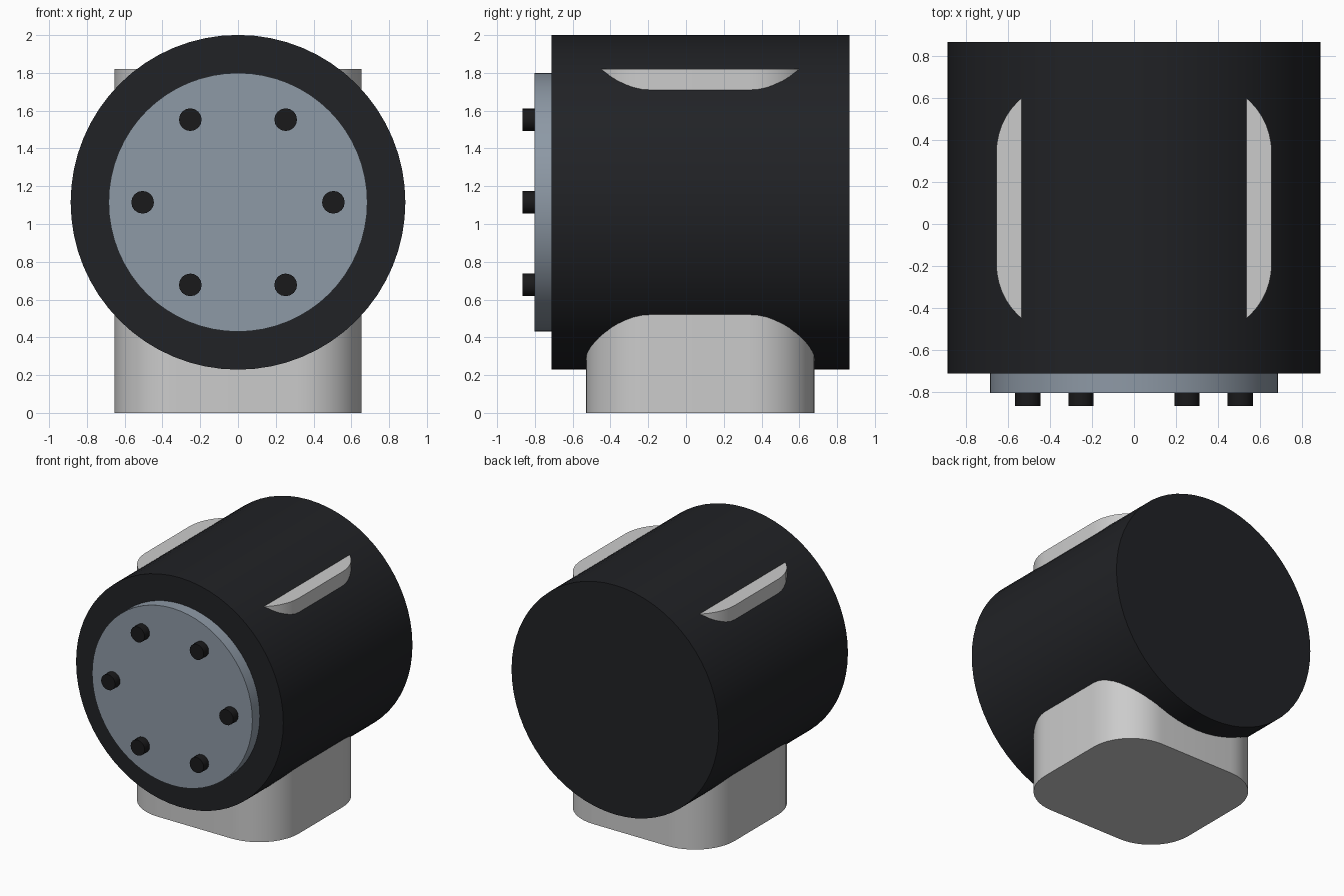
import bpy, bmesh
from math import pi, cos, sin, radians

if "Cube" in bpy.data.objects:
    bpy.data.objects.remove(bpy.data.objects["Cube"])

AXIS_Z = 1.115  # height of the drum axis


def material(name, rgb):
    m = bpy.data.materials.new(name)
    m.diffuse_color = (*rgb, 1)
    m.use_nodes = True
    m.node_tree.nodes["Principled BSDF"].inputs["Base Color"].default_value = m.diffuse_color
    return m


def smooth(obj):
    bpy.ops.object.select_all(action='DESELECT')
    obj.select_set(True)
    bpy.context.view_layer.objects.active = obj
    bpy.ops.object.shade_smooth_by_angle(angle=radians(30))


def disc(name, radius, y0, y1, mat, x=0, z=AXIS_Z, sides=64):
    """Cylinder lying along y, from y0 to y1."""
    bpy.ops.mesh.primitive_cylinder_add(
        vertices=sides, radius=radius, depth=y1 - y0,
        location=(x, (y0 + y1) / 2, z), rotation=(pi / 2, 0, 0))
    obj = bpy.context.object
    obj.name = name
    obj.data.materials.append(mat)
    smooth(obj)
    return obj


def rounded_block(name, hx, hy, height, r, cy, steps=12):
    """Upright block with rounded vertical corners."""
    bm = bmesh.new()
    ring = []
    for q, (sx, sy) in enumerate([(1, 1), (-1, 1), (-1, -1), (1, -1)]):
        for i in range(steps + 1):
            a = (q + i / steps) * pi / 2
            ring.append(bm.verts.new((sx * (hx - r) + r * cos(a),
                                      cy + sy * (hy - r) + r * sin(a), 0)))
    base = bm.faces.new(ring)
    ext = bmesh.ops.extrude_face_region(bm, geom=[base])
    top = [v for v in ext['geom'] if isinstance(v, bmesh.types.BMVert)]
    bmesh.ops.translate(bm, verts=top, vec=(0, 0, height))
    bmesh.ops.recalc_face_normals(bm, faces=bm.faces)
    mesh = bpy.data.meshes.new(name)
    bm.to_mesh(mesh)
    bm.free()
    obj = bpy.data.objects.new(name, mesh)
    bpy.context.collection.objects.link(obj)
    smooth(obj)
    return obj


black = material("black", (0.015, 0.016, 0.019))
steel = material("blue_grey", (0.27, 0.32, 0.38))
dark = material("bolt_black", (0.01, 0.01, 0.011))

# Grey upright housing passing through the drum
rounded_block("housing", 0.655, 0.605, 1.82, 0.34, 0.075)

# Drum and front plate
disc("drum", 0.886, -0.712, 0.865, black)
disc("face_plate", 0.685, -0.803, -0.70, steel)

# Ring of bolts on the plate
for i in range(6):
    a = i * pi / 3
    disc(f"bolt_{i + 1}", 0.06, -0.865, -0.79, dark,
         0.505 * cos(a), AXIS_Z + 0.505 * sin(a), sides=16)
